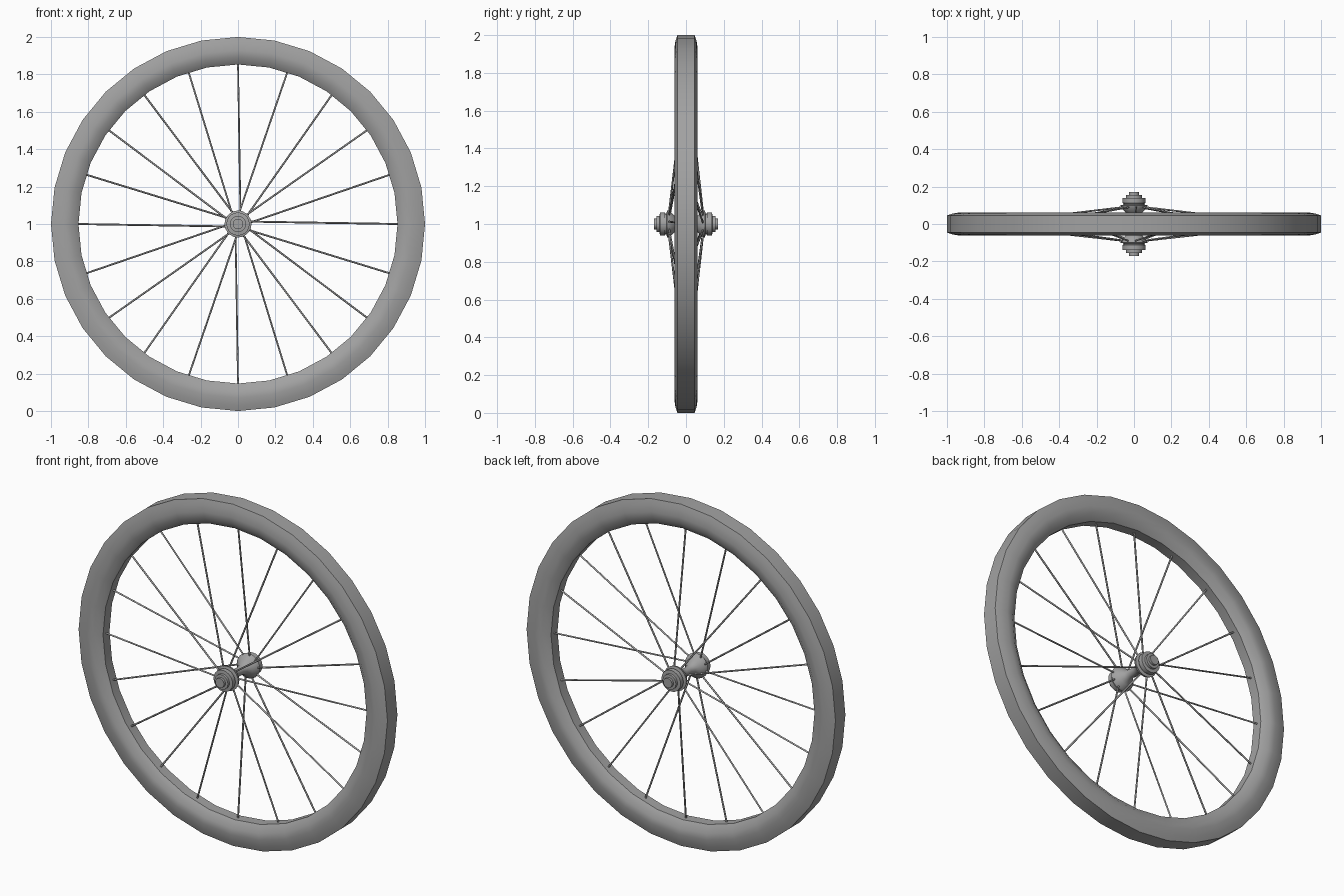
import bpy, bmesh, math
from mathutils import Vector

cube = bpy.data.objects.get("Cube")
if cube:
    bpy.data.objects.remove(cube, do_unlink=True)

CENTRE = Vector((0, 0, 1))


def make_material(name, rgb):
    mat = bpy.data.materials.new(name)
    mat.use_nodes = True
    colour = (*rgb, 1)
    mat.diffuse_color = colour
    mat.node_tree.nodes["Principled BSDF"].inputs["Base Color"].default_value = colour
    return mat


grey = make_material("plain grey", (0.36, 0.36, 0.36))


def finish(bm, name, angle):
    bmesh.ops.recalc_face_normals(bm, faces=bm.faces)
    mesh = bpy.data.meshes.new(name)
    bm.to_mesh(mesh)
    bm.free()
    mesh.materials.append(grey)
    obj = bpy.data.objects.new(name, mesh)
    obj.location = CENTRE
    bpy.context.collection.objects.link(obj)
    bpy.ops.object.select_all(action="DESELECT")
    obj.select_set(True)
    bpy.context.view_layer.objects.active = obj
    bpy.ops.object.shade_smooth_by_angle(angle=math.radians(angle))
    return obj


def lathe(name, profile, steps, angle, closed=False):
    """Spin (radius, y) points around the wheel axis."""
    bm = bmesh.new()
    verts = [bm.verts.new((r, y, 0)) for r, y in profile]
    pairs = list(zip(verts, verts[1:] + verts[:1]))
    edges = [bm.edges.new(p) for p in (pairs if closed else pairs[:-1])]
    bmesh.ops.spin(bm, geom=verts + edges, cent=(0, 0, 0), axis=(0, 1, 0),
                   angle=math.tau, steps=steps, use_duplicate=False)
    bmesh.ops.remove_doubles(bm, verts=bm.verts, dist=0.0005)
    return finish(bm, name, angle)


def mirrored(half):
    return [(r, -y) for r, y in reversed(half)] + half


# Tyre and rim in one ring: flat crown, bulging walls, tapered inner rim
lathe("tyre_and_rim", mirrored([(1.0, 0.046), (0.97, 0.056), (0.93, 0.062),
                                (0.893, 0.06), (0.853, 0.03)]), 32, 40, closed=True)

# Hub: waisted shaft flaring to flanges, then bearing caps and axle nuts
lathe("hub", mirrored([(0.024, 0.02), (0.03, 0.045), (0.048, 0.065),
                       (0.068, 0.085), (0.072, 0.1), (0.055, 0.104),
                       (0.055, 0.11), (0.062, 0.112), (0.062, 0.138),
                       (0.043, 0.14), (0.043, 0.155), (0.028, 0.156),
                       (0.028, 0.17), (0, 0.17)]), 20, 35)

# Spokes: alternate ones lace to the front and back flange, with opposite lean
COUNT = 20
spokes = bmesh.new()
for i in range(COUNT):
    a = math.tau * i / COUNT
    side = 1 if i % 2 else -1
    lean = a - side * math.radians(12)
    inner = Vector((0.062 * math.cos(lean), side * 0.09, 0.062 * math.sin(lean)))
    outer = Vector((0.86 * math.cos(a), 0, 0.86 * math.sin(a)))
    along = outer - inner
    rod = bmesh.ops.create_cone(spokes, cap_ends=True, segments=6, radius1=0.005,
                                radius2=0.005, depth=along.length)["verts"]
    turn = along.to_track_quat("Z", "Y")
    for v in rod:
        v.co = turn @ v.co + (inner + outer) / 2
finish(spokes, "spokes", 65)
